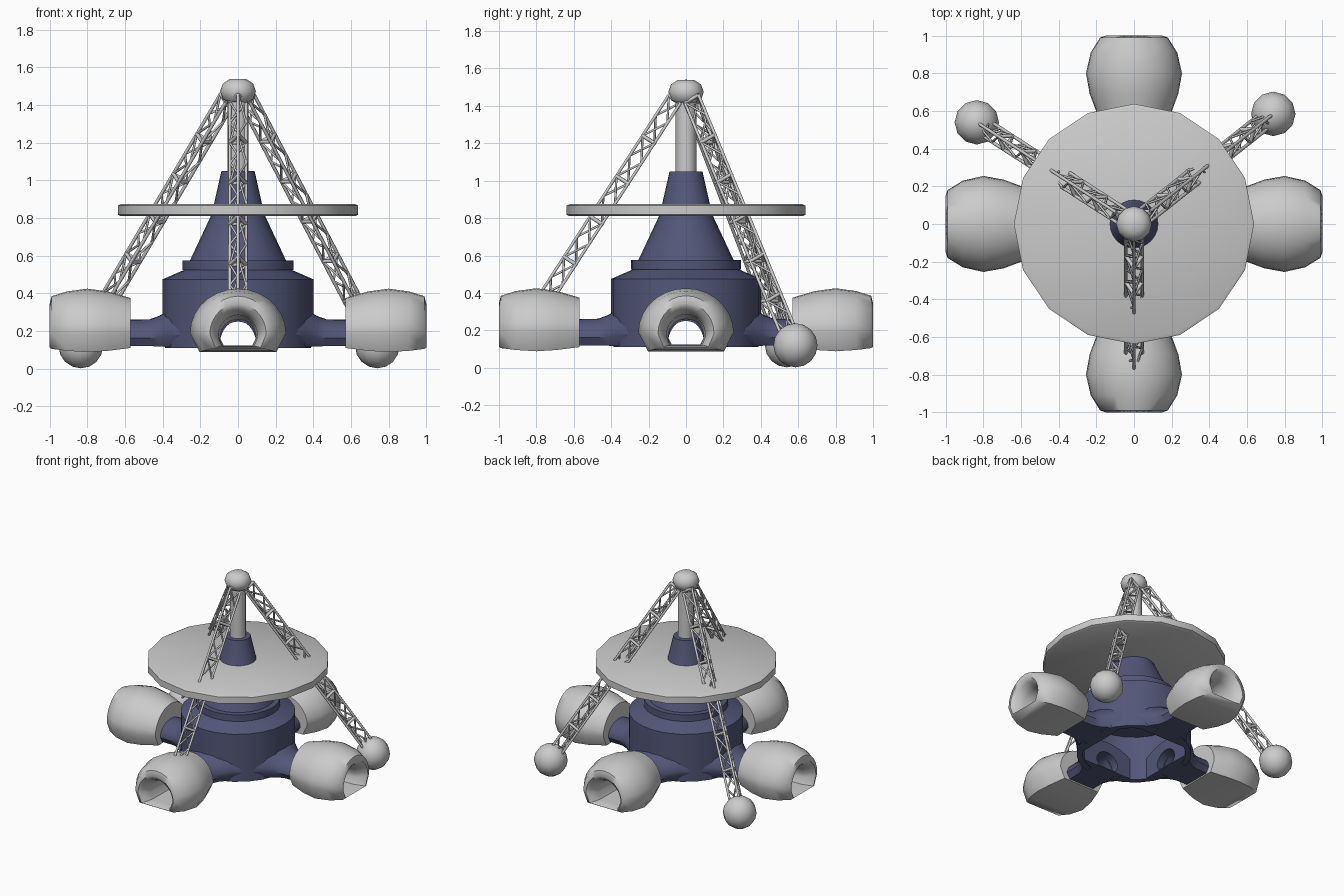
import bpy, bmesh
from math import sin, cos, pi, radians
from mathutils import Vector, Matrix

if "Cube" in bpy.data.objects:
    bpy.data.objects.remove(bpy.data.objects["Cube"])

navy = bpy.data.materials.new("navy")
navy.diffuse_color = (0.085, 0.095, 0.19, 1)
navy.use_nodes = True
navy.node_tree.nodes["Principled BSDF"].inputs["Base Color"].default_value = navy.diffuse_color


def finish(name, bm, mat=None, angle=35):
    bmesh.ops.remove_doubles(bm, verts=bm.verts, dist=1e-5)
    bmesh.ops.recalc_face_normals(bm, faces=bm.faces)
    me = bpy.data.meshes.new(name)
    bm.to_mesh(me)
    bm.free()
    ob = bpy.data.objects.new(name, me)
    bpy.context.collection.objects.link(ob)
    if mat:
        me.materials.append(mat)
    bpy.ops.object.select_all(action='DESELECT')
    ob.select_set(True)
    bpy.context.view_layer.objects.active = ob
    if angle:
        bpy.ops.object.shade_smooth_by_angle(angle=radians(angle))
    return ob


def lathe(name, profile, segs, mat=None, angle=35):
    bm = bmesh.new()
    vs = [bm.verts.new((r, 0, z)) for r, z in profile]
    es = [bm.edges.new(p) for p in zip(vs, vs[1:])]
    bmesh.ops.spin(bm, geom=vs + es, cent=(0, 0, 0), axis=(0, 0, 1),
                   angle=2 * pi, steps=segs, use_duplicate=False)
    return finish(name, bm, mat, angle)


def arch(bm, rot, y, hw, top, bot, n=14):
    """Arch section: domed top, flat chamfered bottom."""
    mid = bot + (top - bot) * 0.3
    pts = [(hw * cos(pi * i / n), mid + (top - mid) * sin(pi * i / n)) for i in range(n + 1)]
    pts += [(-hw * .8, bot), (hw * .8, bot)]
    return [bm.verts.new(rot @ Vector((x, -y, z))) for x, z in pts]


def loft(name, stations, quarter, mat=None, closed=True, angle=35):
    bm = bmesh.new()
    rot = Matrix.Rotation(quarter * pi / 2, 3, 'Z')
    rings = [arch(bm, rot, *s) for s in stations]
    pairs = list(zip(rings, rings[1:]))
    if closed:
        pairs.append((rings[-1], rings[0]))
    else:
        bm.faces.new(rings[0])
        bm.faces.new(rings[-1])
    for a, b in pairs:
        for i in range(len(a)):
            j = (i + 1) % len(a)
            bm.faces.new((a[i], a[j], b[j], b[i]))
    return finish(name, bm, mat, angle)


# central tower: hollow drum, ring and tapering cone
tower = lathe("tower", [(0, 1.05), (.088, 1.05), (.14, .82), (.255, .575), (.295, .575),
                        (.295, .525), (.285, .525), (.4, .475), (.4, .11), (.36, .11),
                        (.36, .45), (0, .45)], 24, navy, None)

# tunnels cut through the drum walls
for q in range(2):
    cutter = loft("tunnel_cutter", [(-.5, .1, .255, .05), (.5, .1, .255, .05)], q, None, False)
    cutter.hide_render = True
    mod = tower.modifiers.new("tunnel", 'BOOLEAN')
    mod.operation = 'DIFFERENCE'
    mod.solver = 'EXACT'
    mod.object = cutter
    bpy.ops.object.select_all(action='DESELECT')
    tower.select_set(True)
    bpy.context.view_layer.objects.active = tower
    bpy.ops.object.modifier_apply(modifier=mod.name)
    bpy.data.objects.remove(cutter)
bpy.ops.object.shade_smooth_by_angle(angle=radians(20))

# flared connecting arms and open-ended pods on four sides
arm = [(.29, .265, .33, .115), (.36, .21, .315, .115), (.42, .155, .28, .118),
       (.47, .135, .262, .12), (.6, .13, .26, .12), (.6, .095, .25, .123), (.29, .095, .25, .123)]
pod = [(.57, .19, .375, .11), (.69, .235, .41, .095), (.8, .255, .425, .088),
       (.91, .23, .41, .095), (.99, .18, .385, .105), (1.0, .15, .345, .112),
       (.98, .13, .315, .118), (.92, .105, .285, .12), (.57, .098, .26, .12)]
for q, side in enumerate(("front", "right", "back", "left")):
    loft(side + "_arm", arm, q, navy)
    loft(side + "_pod", pod, q, None, True, 50)

# round deck, mast and top ball
lathe("deck", [(0, .875), (.622, .875), (.638, .867), (.638, .818), (.622, .81), (0, .81)],
      16, None, 30)
lathe("mast", [(0, 1.04), (.055, 1.04), (.055, 1.45), (0, 1.45)], 16)
lathe("top_ball", [(0, 1.54), (.045, 1.538), (.08, 1.515), (.095, 1.475), (.08, 1.43),
                   (.04, 1.408), (0, 1.403)], 12, None, 50)


def truss(name, top, foot):
    """Three-rail lattice leg with diagonals and collars."""
    top, foot = Vector(top), Vector(foot)
    axis = (foot - top).normalized()
    side = axis.cross(Vector((0, 0, 1))).normalized()
    up = side.cross(axis)
    length = (foot - top).length
    bays = round(length / .13)

    def at(t, k):
        a = pi / 2 + k * 2 * pi / 3
        return top + axis * length * t + (side * cos(a) + up * sin(a)) * .05

    cu = bpy.data.curves.new(name, 'CURVE')
    cu.dimensions = '3D'
    cu.bevel_depth = .009
    cu.bevel_resolution = 1
    cu.use_fill_caps = True

    def rod(pts, size=1.0):
        sp = cu.splines.new('POLY')
        sp.points.add(len(pts) - 1)
        for p, co in zip(sp.points, pts):
            p.co = (*co, 1)
            p.radius = size

    for k in range(3):
        rod([at(0, k), at(1, k)])
        for b in range(bays):
            rod([at(b / bays, k + b % 2), at((b + 1) / bays, k + 1 - b % 2)], .7)
            if b % 2 == 0:
                rod([at(b / bays, k), at(b / bays, k + 1)], 1.2)
    ob = bpy.data.objects.new(name, cu)
    bpy.context.collection.objects.link(ob)
    bpy.ops.object.select_all(action='DESELECT')
    ob.select_set(True)
    bpy.context.view_layer.objects.active = ob
    bpy.ops.object.convert(target='MESH')


# tripod legs; the two rear ones stand on ball feet, the front one on its pod
truss("front_leg", (0, -.05, 1.43), (0, -.75, .35))
for name, x, y in (("left", -.835, .54), ("right", .74, .585)):
    truss(name + "_leg", (x * .07, y * .07, 1.43), (x * .97, y * .97, .16))
    bm = bmesh.new()
    bmesh.ops.create_uvsphere(bm, u_segments=12, v_segments=8, radius=.118,
                              matrix=Matrix.Translation((x, y, .12)))
    finish(name + "_foot", bm, None, 60)
